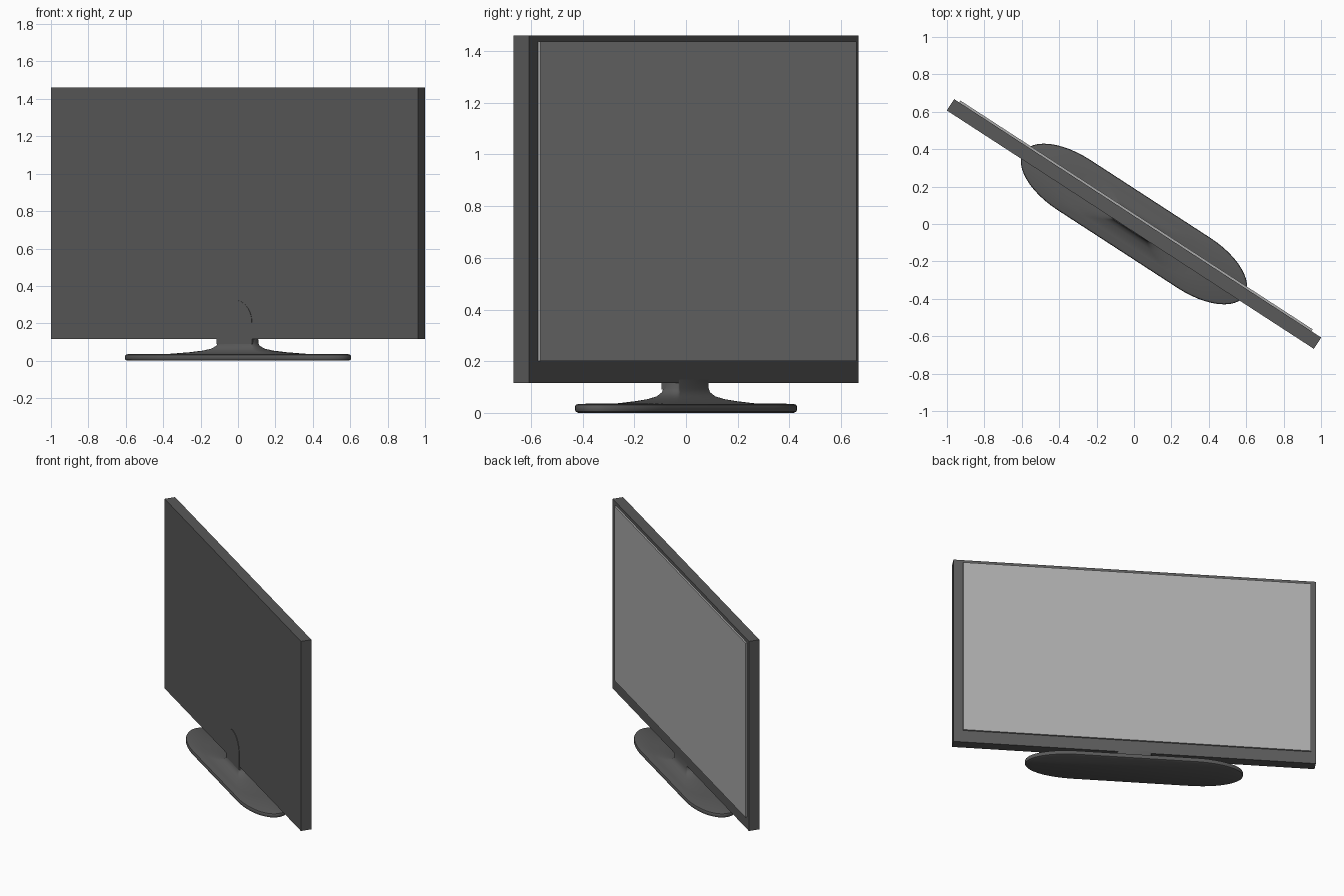
import bpy, bmesh
from math import cos, sin, pi, radians

if "Cube" in bpy.data.objects:
    bpy.data.objects.remove(bpy.data.objects["Cube"])

TURN = radians(-33)  # whole set is turned about z; local +y is the screen side


def finish(name, bm, grey, smooth=False):
    bmesh.ops.recalc_face_normals(bm, faces=bm.faces[:])
    me = bpy.data.meshes.new(name)
    bm.to_mesh(me)
    bm.free()
    ob = bpy.data.objects.new(name, me)
    bpy.context.collection.objects.link(ob)
    ob.rotation_euler.z = TURN
    mat = bpy.data.materials.new(name + "_grey")
    mat.diffuse_color = (grey, grey, grey, 1)
    mat.use_nodes = True
    mat.node_tree.nodes["Principled BSDF"].inputs["Base Color"].default_value = mat.diffuse_color
    me.materials.append(mat)
    if smooth:
        bpy.ops.object.select_all(action='DESELECT')
        bpy.context.view_layer.objects.active = ob
        ob.select_set(True)
        bpy.ops.object.shade_smooth_by_angle(angle=radians(35))
    return ob


def box(name, x0, x1, y0, y1, z0, z1, grey):
    bm = bmesh.new()
    bmesh.ops.create_cube(bm, size=1)
    for v in bm.verts:
        v.co.x = x0 if v.co.x < 0 else x1
        v.co.y = y0 if v.co.y < 0 else y1
        v.co.z = z0 if v.co.z < 0 else z1
    return finish(name, bm, grey)


def loft(name, rings, grey):
    bm = bmesh.new()
    loops = [[bm.verts.new(p) for p in ring] for ring in rings]
    for a, b in zip(loops, loops[1:]):
        n = len(a)
        for i in range(n):
            bm.faces.new((a[i], a[(i + 1) % n], b[(i + 1) % n], b[i]))
    bm.faces.new(loops[0])
    bm.faces.new(loops[-1])
    return finish(name, bm, grey, True)


def oblong(hx, hy, end, z, n=24):
    # straight long sides with elliptical ends of length "end"
    pts = []
    for side in (1, -1):
        for i in range(n + 1):
            t = -pi / 2 + pi * i / n
            pts.append((side * (hx - end + end * cos(t)), side * hy * sin(t), z))
    return pts


# display housing and slightly raised screen
box("display_housing", -1.17, 1.17, -0.036, 0.036, 0.115, 1.46, 0.1)
box("screen", -1.138, 1.108, 0.0, 0.048, 0.2, 1.437, 0.4)

# stand: thin rounded foot sweeping up into the neck (half x, half y, end, z)
sections = [
    (0.690, 0.148, 0.310, 0.000), (0.702, 0.157, 0.318, 0.005),
    (0.705, 0.160, 0.320, 0.012), (0.705, 0.160, 0.320, 0.024),
    (0.702, 0.157, 0.318, 0.031), (0.690, 0.148, 0.310, 0.035),
    (0.420, 0.110, 0.180, 0.037), (0.300, 0.088, 0.110, 0.045),
    (0.210, 0.066, 0.065, 0.054), (0.155, 0.050, 0.035, 0.065),
    (0.125, 0.041, 0.020, 0.080), (0.115, 0.037, 0.012, 0.095),
    (0.113, 0.036, 0.010, 0.130)]
loft("stand", [oblong(*s) for s in sections], 0.1)

# arched mounting plate on the back of the housing
arch = [(-0.113, 0.09), (0.113, 0.09)]
arch += [(0.113 * cos(pi * i / 24), 0.205 + 0.12 * sin(pi * i / 24)) for i in range(25)]
loft("mounting_plate", [[(x, y, z) for x, z in arch] for y in (-0.039, 0.0)], 0.1)
